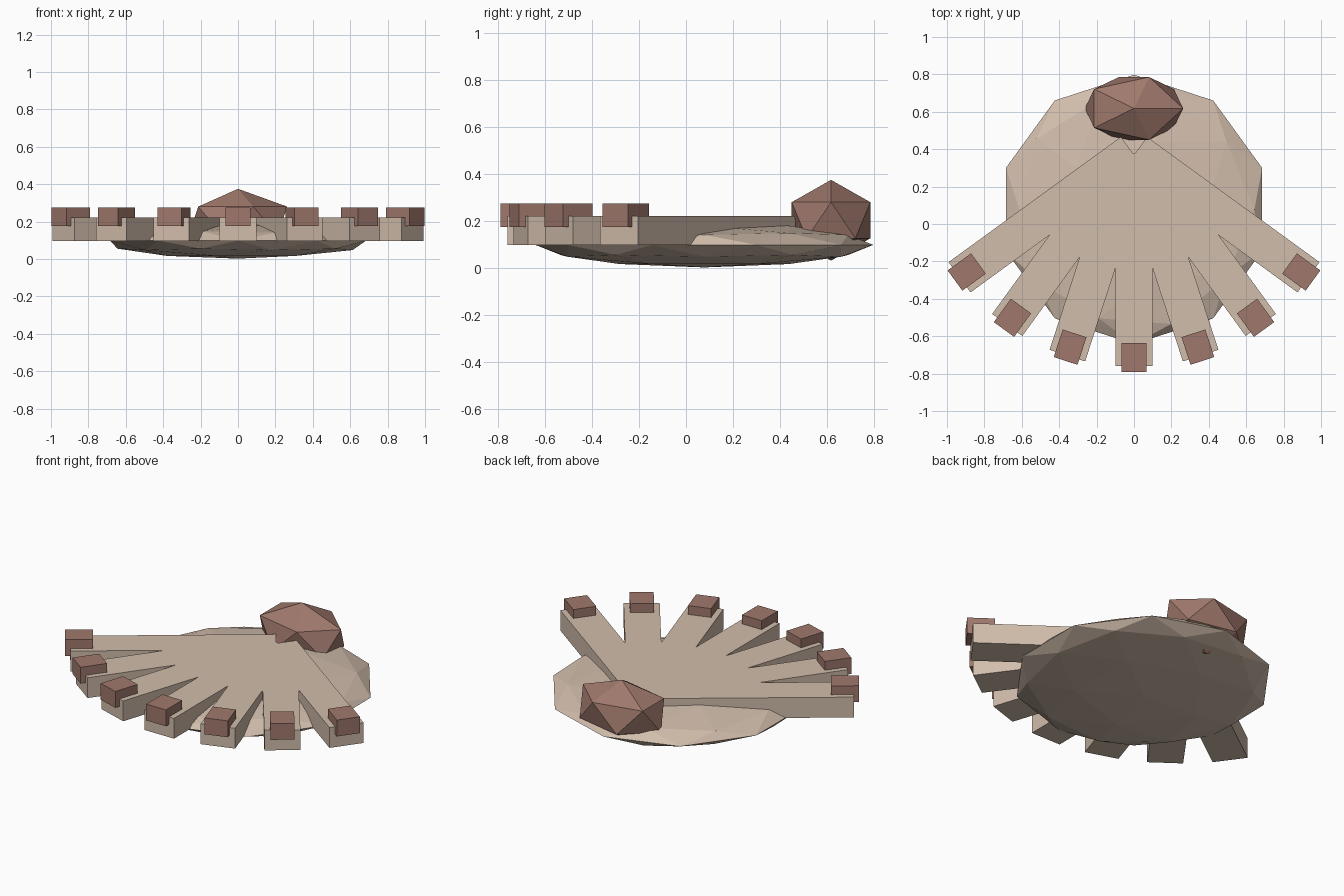
import bpy
from math import radians, sin, cos
from mathutils import Matrix, Vector

cube = bpy.data.objects.get("Cube")
if cube:
    bpy.data.objects.remove(cube, do_unlink=True)


def material(name, rgb):
    mat = bpy.data.materials.new(name)
    mat.use_nodes = True
    mat.diffuse_color = (*rgb, 1)
    mat.node_tree.nodes["Principled BSDF"].inputs["Base Color"].default_value = (*rgb, 1)
    return mat


SAND = material("sand beige", (0.64, 0.51, 0.41))
BROWN = material("clay brown", (0.35, 0.19, 0.15))


def finish(name, mat):
    obj = bpy.context.object
    obj.name = obj.data.name = name
    obj.data.materials.append(mat)
    return obj


def ball(name, subdivisions, centre, radii, mat):
    bpy.ops.mesh.primitive_ico_sphere_add(subdivisions=subdivisions, radius=1, location=centre)
    obj = finish(name, mat)
    obj.data.transform(Matrix.Diagonal((*radii, 1)))
    return obj


def block(name, angle, start, end, width, low, high, mat):
    """Box running outward from the pivot, between two distances."""
    mid = (start + end) / 2
    centre = PIVOT + Vector((sin(angle) * mid, -cos(angle) * mid, (low + high) / 2))
    bpy.ops.mesh.primitive_cube_add(size=1, location=centre, rotation=(0, 0, angle))
    obj = finish(name, mat)
    obj.data.transform(Matrix.Diagonal((width, end - start, high - low, 1)))
    return obj


PIVOT = Vector((0, 0.393, 0))

# Flattened faceted shell underneath
ball("shell", 2, (0, 0.078, 0.098), (0.72, 0.72, 0.096), SAND)

# Faceted knob at the hinge
ball("hinge_knob", 1, (0, 0.618, 0.203), (0.294, 0.197, 0.172), BROWN)

# Seven ribs fanned out from the pivot, each with a tip block
for i in range(-3, 4):
    angle = radians(18 * i)
    block(f"rib_{i + 4}", angle, 0.014, 1.153, 0.2, 0.097, 0.221, SAND)
    block(f"rib_tip_{i + 4}", angle, 1.028, 1.183, 0.134, 0.175, 0.275, BROWN)
